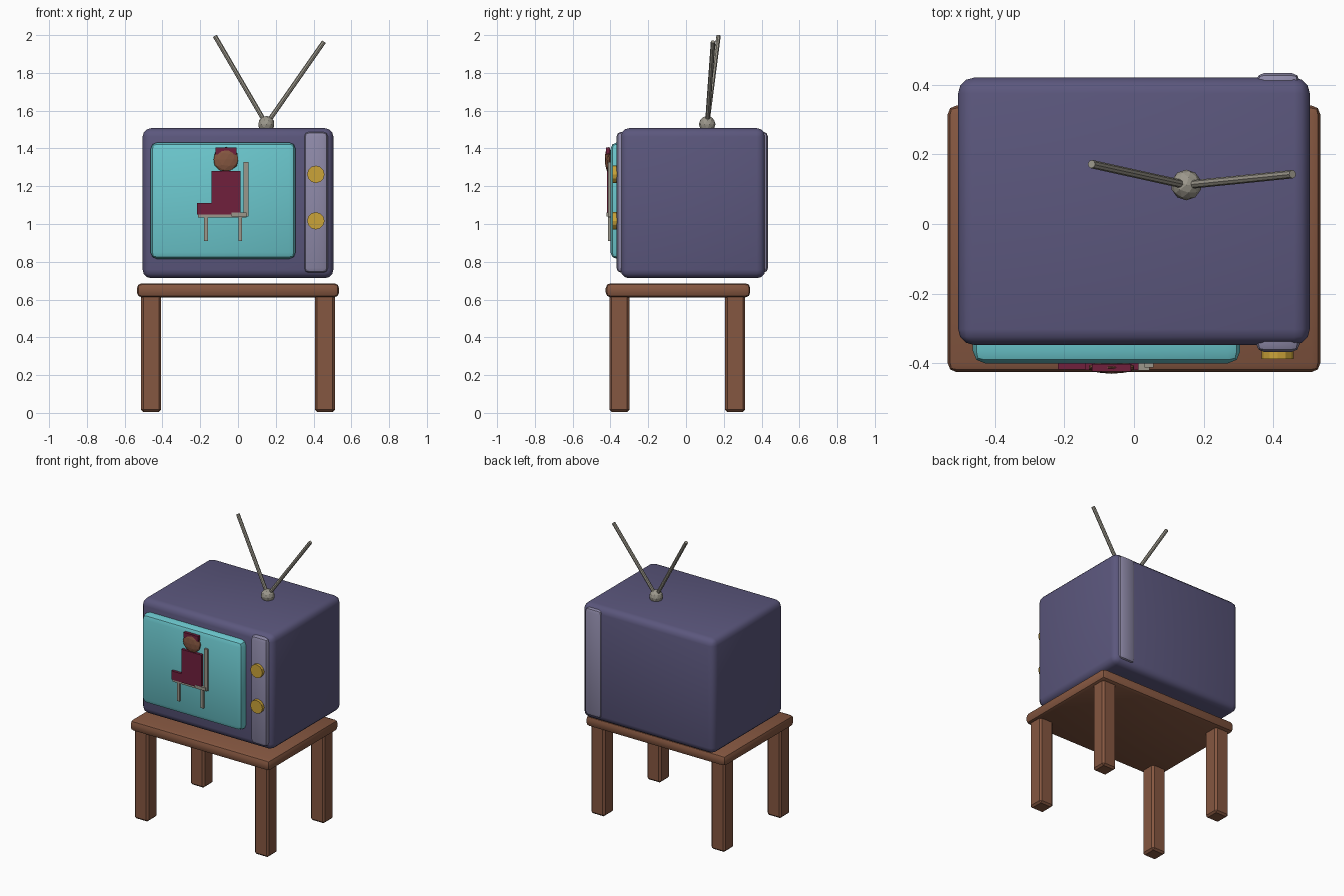
import bpy
import math
from mathutils import Vector

cube = bpy.data.objects.get("Cube")
if cube:
    bpy.data.objects.remove(cube, do_unlink=True)


def make_material(name, rgb):
    mat = bpy.data.materials.new(name)
    mat.use_nodes = True
    colour = (*rgb, 1)
    mat.diffuse_color = colour
    mat.node_tree.nodes["Principled BSDF"].inputs["Base Color"].default_value = colour
    return mat


PURPLE = make_material("purple casing", (0.105, 0.095, 0.205))
LILAC = make_material("lilac panel", (0.27, 0.25, 0.39))
AQUA = make_material("aqua screen", (0.15, 0.58, 0.62))
WOOD = make_material("brown wood", (0.235, 0.095, 0.052))
GOLD = make_material("gold knob", (0.6, 0.37, 0.04))
METAL = make_material("grey metal", (0.33, 0.31, 0.26))
CRIMSON = make_material("crimson cloth", (0.16, 0.014, 0.046))


def finish(obj, name, mat):
    obj.name = name
    obj.data.materials.append(mat)
    return obj


# Box given by its x, y and z ranges, with an optional rounded edge
def box(name, mat, xs, ys, zs, bevel=0, segments=1):
    ranges = (xs, ys, zs)
    bpy.ops.mesh.primitive_cube_add(size=1, location=[sum(r) / 2 for r in ranges])
    obj = finish(bpy.context.object, name, mat)
    obj.scale = [r[1] - r[0] for r in ranges]
    bpy.ops.object.transform_apply(location=False, rotation=False, scale=True)
    if bevel:
        mod = obj.modifiers.new("rounded edges", "BEVEL")
        mod.width = bevel
        mod.segments = segments
        bpy.ops.object.modifier_apply(modifier=mod.name)
        if segments > 1:
            bpy.ops.object.shade_smooth_by_angle(angle=math.radians(40))
    return obj


def rod(name, mat, start, end, radius, sides):
    start, end = Vector(start), Vector(end)
    axis = end - start
    bpy.ops.mesh.primitive_cylinder_add(vertices=sides, radius=radius, depth=axis.length,
                                        location=(start + end) / 2)
    obj = finish(bpy.context.object, name, mat)
    obj.rotation_euler = axis.to_track_quat("Z", "Y").to_euler()
    return obj


def ball(name, mat, centre, size):
    bpy.ops.mesh.primitive_ico_sphere_add(subdivisions=2, radius=1, location=centre)
    obj = finish(bpy.context.object, name, mat)
    obj.scale = size
    return obj


# Table
box("table_top", WOOD, (-0.535, 0.535), (-0.425, 0.34), (0.612, 0.686), 0.025, 2)
for side, x in (("right", -0.46), ("left", 0.46)):
    for end, y in (("front", -0.353), ("back", 0.26)):
        box(f"{end}_{side}_leg", WOOD, (x - 0.053, x + 0.053), (y - 0.053, y + 0.053),
            (0.005, 0.625), 0.012)

# Television casing, with the control panel running through to the back
box("casing", PURPLE, (-0.505, 0.505), (-0.347, 0.42), (0.713, 1.507), 0.045, 3)
box("control_panel", LILAC, (0.35, 0.476), (-0.368, 0.434), (0.742, 1.488), 0.025, 2)
box("screen", AQUA, (-0.463, 0.305), (-0.4, -0.25), (0.815, 1.432), 0.035, 2)
for label, z in (("upper", 1.263), ("lower", 1.017)):
    rod(f"{label}_knob", GOLD, (0.412, -0.33, z), (0.412, -0.388, z), 0.046, 12)

# Antenna
hub = (0.15, 0.112, 1.528)
ball("antenna_hub", METAL, hub, (0.044, 0.044, 0.044))
rod("right_antenna", METAL, hub, (-0.122, 0.172, 1.995), 0.012, 8)
rod("left_antenna", METAL, hub, (0.455, 0.143, 1.965), 0.012, 8)

# Chair on the screen
box("chair_back", METAL, (0.03, 0.056), (-0.412, -0.398), (1.04, 1.327))
box("chair_seat", METAL, (-0.213, 0.045), (-0.412, -0.398), (1.035, 1.052))
box("chair_seat_edge", METAL, (-0.035, 0.045), (-0.421, -0.4), (1.04, 1.062))
for label, x in (("front", -0.17), ("back", 0.012)):
    box(f"chair_{label}_leg", METAL, (x - 0.01, x + 0.01), (-0.412, -0.4), (0.91, 1.04))

# Seated figure
box("figure_torso", CRIMSON, (-0.14, 0.013), (-0.419, -0.4), (1.05, 1.28))
box("figure_legs", CRIMSON, (-0.218, -0.1), (-0.418, -0.4), (1.05, 1.11))
ball("figure_head", WOOD, (-0.064, -0.412, 1.342), (0.068, 0.018, 0.066))
box("figure_hair", CRIMSON, (-0.12, -0.008), (-0.423, -0.402), (1.368, 1.404))
